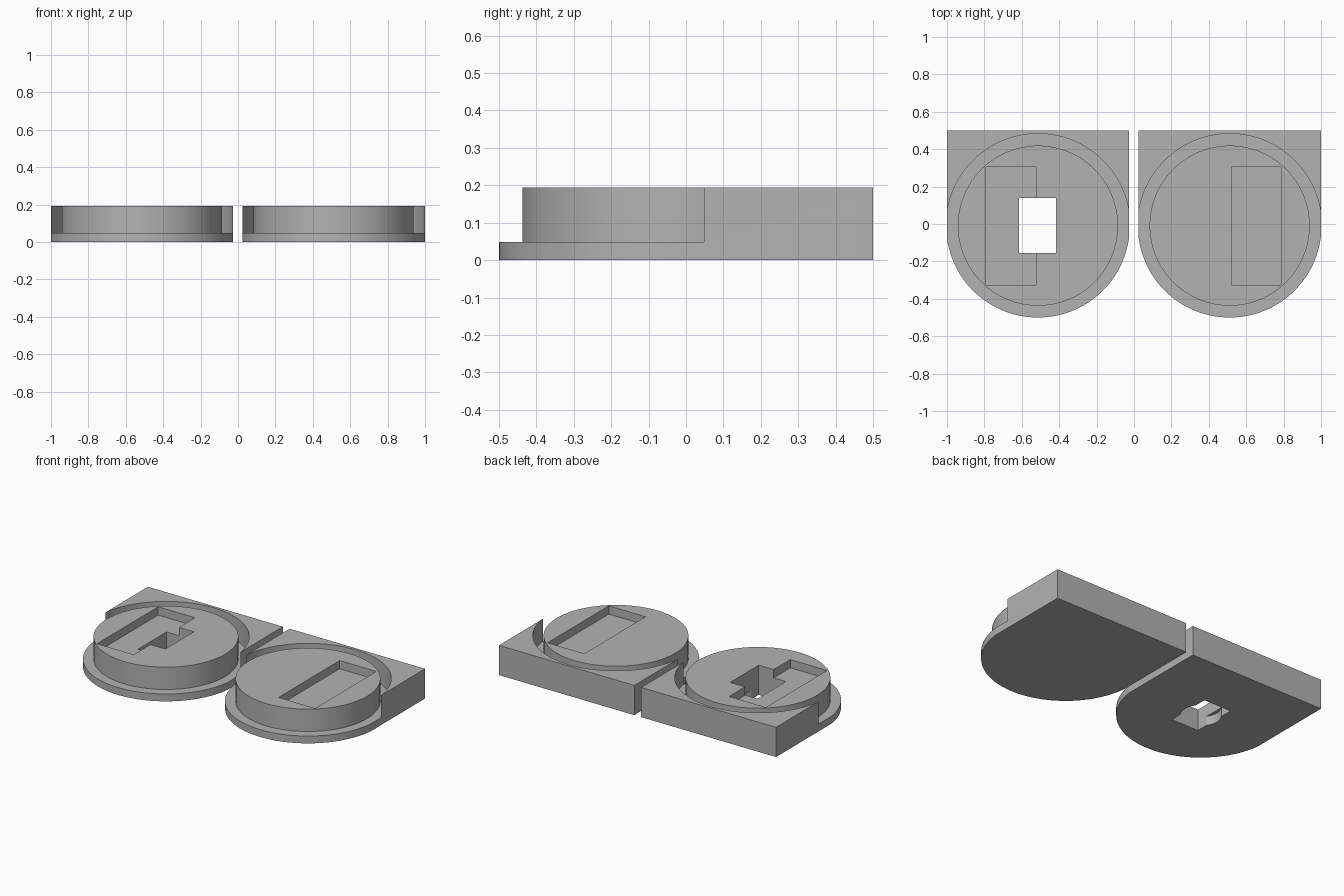
import bpy, bmesh, math
from mathutils import Vector

cube = bpy.data.objects.get("Cube")
if cube:
    bpy.data.objects.remove(cube)

HEIGHT, PLATE = 0.194, 0.048
CENTRE_Y, BACK_Y = -0.009, 0.5
OUTER, DISC, GROOVE = 0.491, 0.428, 0.492
POCKET_FLOOR = 0.14
STEPS = 128

grey = bpy.data.materials.new("plain_grey")
grey.use_nodes = True
colour = (0.45, 0.45, 0.45, 1)
grey.diffuse_color = colour
grey.node_tree.nodes["Principled BSDF"].inputs["Base Color"].default_value = colour


def add_object(name, bm):
    bmesh.ops.recalc_face_normals(bm, faces=bm.faces)
    mesh = bpy.data.meshes.new(name)
    bm.to_mesh(mesh)
    bm.free()
    mesh.materials.append(grey)
    obj = bpy.data.objects.new(name, mesh)
    bpy.context.collection.objects.link(obj)
    return obj


def prism(name, outline, bottom, top):
    bm = bmesh.new()
    face = bm.faces.new([bm.verts.new((x, y, bottom)) for x, y in outline])
    raised = bmesh.ops.extrude_face_region(bm, geom=[face])
    verts = [v for v in raised["geom"] if isinstance(v, bmesh.types.BMVert)]
    bmesh.ops.translate(bm, verts=verts, vec=(0, 0, top - bottom))
    return add_object(name, bm)


def box(name, x0, x1, y0, y1, bottom, top):
    return prism(name, [(x0, y0), (x1, y0), (x1, y1), (x0, y1)], bottom, top)


def circle(cx, cy, radius, start=0.0, sweep=2 * math.pi, count=STEPS):
    return [(cx + radius * math.cos(start + sweep * i / count),
             cy + radius * math.sin(start + sweep * i / count)) for i in range(count)]


def ring(name, cx, inner, outer, bottom, top):
    # Square-section ring made by spinning a rectangle
    bm = bmesh.new()
    corners = [(inner, bottom), (outer, bottom), (outer, top), (inner, top)]
    verts = [bm.verts.new((cx + r, CENTRE_Y, z)) for r, z in corners]
    edges = [bm.edges.new((verts[i], verts[(i + 1) % 4])) for i in range(4)]
    bmesh.ops.spin(bm, geom=verts + edges, cent=(cx, CENTRE_Y, 0), axis=(0, 0, 1),
                   angle=2 * math.pi, steps=STEPS, use_duplicate=False)
    bmesh.ops.remove_doubles(bm, verts=bm.verts, dist=1e-5)
    return add_object(name, bm)


def cut(obj, cutter):
    mod = obj.modifiers.new("cut", 'BOOLEAN')
    mod.operation, mod.solver, mod.object = 'DIFFERENCE', 'EXACT', cutter
    bpy.context.view_layer.objects.active = obj
    bpy.ops.object.modifier_apply(modifier=mod.name)
    bpy.data.objects.remove(cutter)


def half_case(name, cx, half, pocket):
    # Block with straight sides, square back corners and a rounded front
    angle = math.acos(half / OUTER)
    arc = circle(cx, CENTRE_Y, OUTER, math.pi + angle, math.pi - 2 * angle, STEPS // 2)
    last = (cx + half, CENTRE_Y - OUTER * math.sin(angle))
    outline = arc + [last, (cx + half, BACK_Y), (cx - half, BACK_Y)]
    body = prism(name, outline, 0, HEIGHT)
    # Groove that leaves a raised disc
    cut(body, ring("groove_cutter", cx, DISC, GROOVE, PLATE, HEIGHT + 0.1))
    # Shallow rectangular pocket in the disc
    cut(body, box("pocket_cutter", *pocket, -0.325, 0.305, POCKET_FLOOR, HEIGHT + 0.1))
    return body


left = half_case("left_half", 0.5115, 0.4885, (0.52, 0.785))
right = half_case("right_half", -0.5135, 0.4865, (-0.79, -0.525))

# Through slot with a round recess underneath
cut(right, box("slot_cutter", -0.614, -0.417, -0.154, 0.14, -0.1, HEIGHT + 0.1))
cut(right, prism("recess_cutter", circle(-0.5155, -0.007, 0.12, count=48), -0.1, 0.06))

for obj in (left, right):
    bpy.ops.object.select_all(action='DESELECT')
    obj.select_set(True)
    bpy.context.view_layer.objects.active = obj
    bpy.ops.object.shade_smooth_by_angle(angle=math.radians(30))
